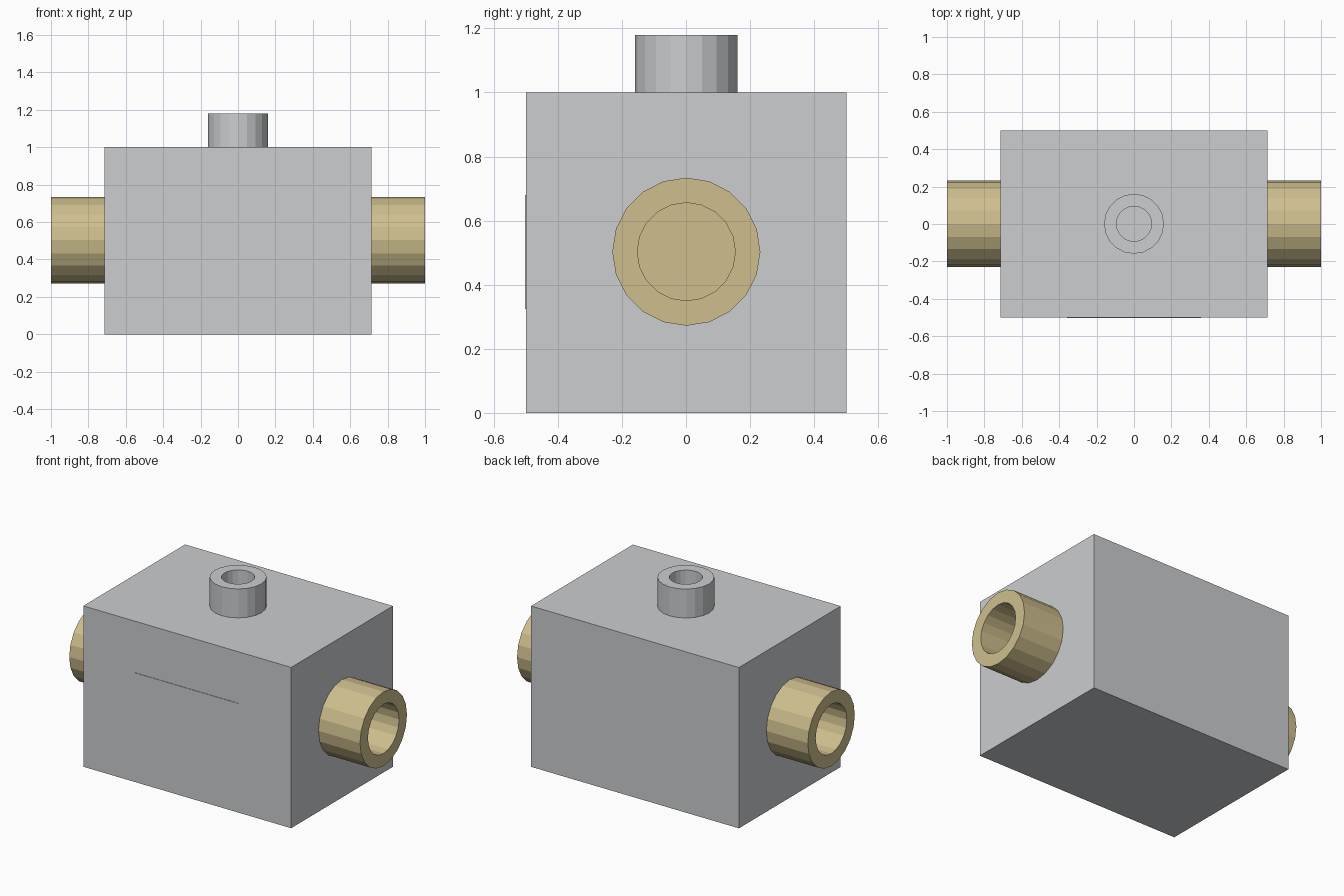
import bpy, bmesh
from math import radians
from mathutils import Matrix, Vector

cube = bpy.data.objects.get("Cube")
if cube:
    bpy.data.objects.remove(cube, do_unlink=True)


def material(name, rgb):
    m = bpy.data.materials.new(name)
    m.use_nodes = True
    m.diffuse_color = (*rgb, 1)
    m.node_tree.nodes["Principled BSDF"].inputs["Base Color"].default_value = (*rgb, 1)
    return m


def finish(name, bm, mat):
    bmesh.ops.recalc_face_normals(bm, faces=bm.faces)
    mesh = bpy.data.meshes.new(name)
    bm.to_mesh(mesh)
    bm.free()
    mesh.materials.append(mat)
    ob = bpy.data.objects.new(name, mesh)
    bpy.context.scene.collection.objects.link(ob)
    return ob


def box(name, size, centre, mat):
    bm = bmesh.new()
    bmesh.ops.create_cube(bm, size=1)
    bmesh.ops.scale(bm, vec=size, verts=bm.verts)
    bmesh.ops.translate(bm, vec=centre, verts=bm.verts)
    return finish(name, bm, mat)


def port(name, profile, matrix, mat, sides=20):
    """Spin a (radius, height) profile into a faceted blind-bored stub."""
    bm = bmesh.new()
    rings = []
    for r, h in profile:
        ring = [bm.verts.new(Matrix.Rotation(radians(360 * i / sides), 3, 'Z') @ Vector((r, 0, h)))
                for i in range(sides)]
        rings.append(ring)
    for a, b in zip(rings, rings[1:]):
        for i in range(sides):
            j = (i + 1) % sides
            bm.faces.new((a[i], a[j], b[j], b[i]))
    bm.faces.new(rings[0])
    bm.faces.new(rings[-1])
    bmesh.ops.transform(bm, matrix=matrix, verts=bm.verts)
    return finish(name, bm, mat)


grey = material("housing grey", (0.60, 0.61, 0.625))
brass = material("brass", (0.62, 0.52, 0.27))

# Housing block and the thin plate on its front
box("housing", (1.43, 1.0, 1.0), (0, 0.001, 0.5), grey)
box("front_plate", (0.715, 0.02, 0.356), (0, -0.492, 0.502), grey)

# Side ports, mirrored left and right
side_profile = [(0.231, 0.69), (0.231, 1.0), (0.153, 1.0), (0.153, 0.72)]
for name, angle in (("left_port", 90), ("right_port", -90)):
    place = Matrix.Translation((0, 0.001, 0.503)) @ Matrix.Rotation(radians(angle), 4, 'Y')
    port(name, side_profile, place, brass)

# Top port
top_profile = [(0.16, 0.98), (0.16, 1.18), (0.094, 1.18), (0.094, 1.005)]
port("top_port", top_profile, Matrix.Translation((0, 0.001, 0)), grey)
